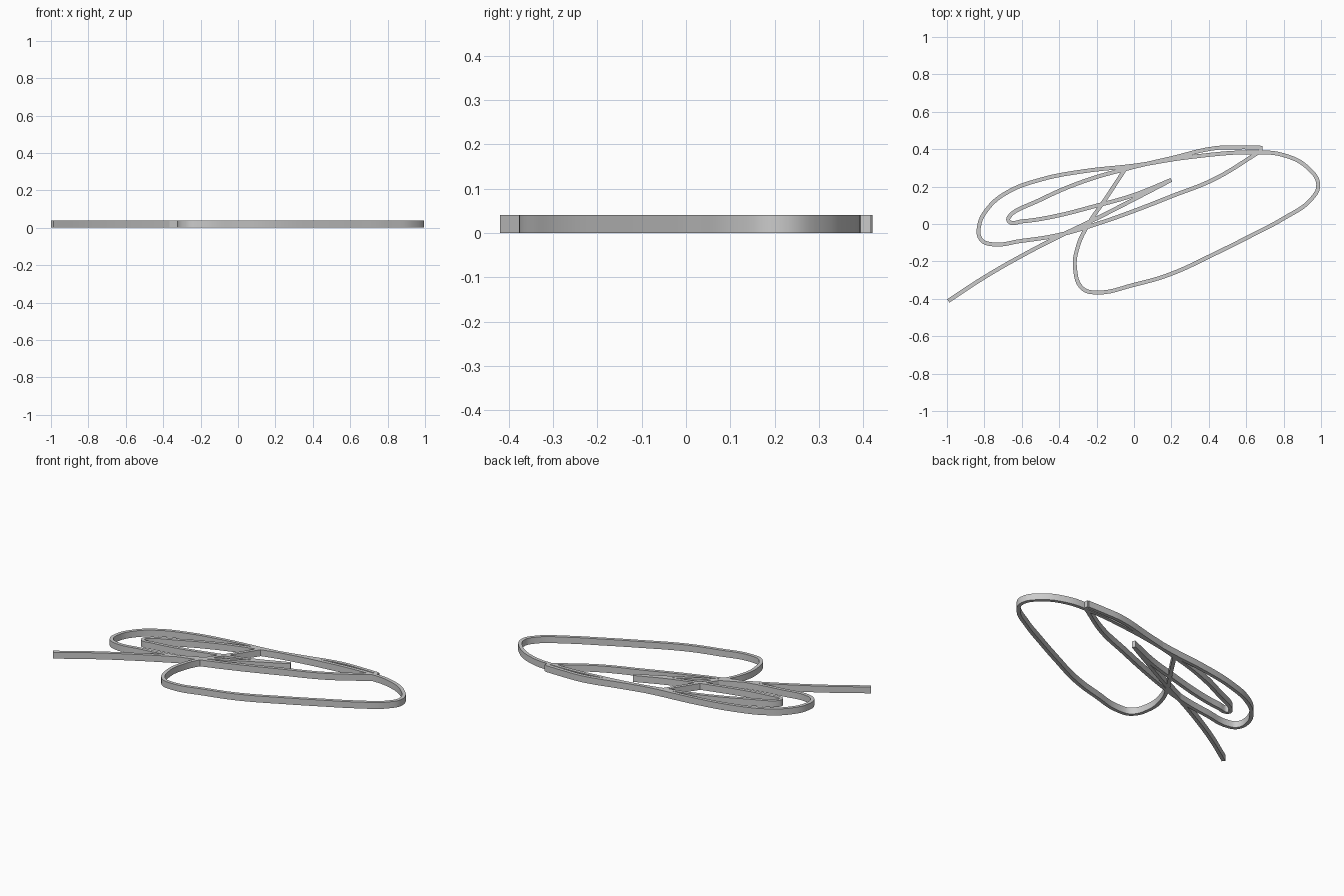
import bpy

WIDTH, HEIGHT = 0.021, 0.04

cube = bpy.data.objects.get("Cube")
if cube:
    bpy.data.objects.remove(cube)

grey = bpy.data.materials.new("plain grey")
grey.use_nodes = True
colour = (0.6, 0.6, 0.6, 1)
grey.diffuse_color = colour
grey.node_tree.nodes["Principled BSDF"].inputs["Base Color"].default_value = colour


def ribbon(name, points):
    """Upright flat band that follows a smooth path on the ground."""
    curve = bpy.data.curves.new(name, "CURVE")
    curve.dimensions = "2D"
    curve.fill_mode = "NONE"
    curve.extrude = HEIGHT / 2
    spline = curve.splines.new("BEZIER")
    spline.resolution_u = 6
    spline.bezier_points.add(len(points) - 1)
    for knot, (x, y) in zip(spline.bezier_points, points):
        knot.co = (x, y, 0)
        knot.handle_left_type = knot.handle_right_type = "AUTO"
    obj = bpy.data.objects.new(name, curve)
    bpy.context.collection.objects.link(obj)
    obj.location.z = HEIGHT / 2
    curve.materials.append(grey)
    # thicken the band, then turn it into a mesh
    solid = obj.modifiers.new("thickness", "SOLIDIFY")
    solid.thickness = WIDTH
    solid.offset = 0
    solid.use_even_offset = True
    bpy.ops.object.select_all(action="DESELECT")
    obj.select_set(True)
    bpy.context.view_layer.objects.active = obj
    bpy.ops.object.convert(target="MESH")
    bpy.ops.object.shade_smooth_by_angle(angle=0.5)


# long straight tail up to the pointed tip
ribbon("tail_stroke", [
    (-0.993, -0.411), (-0.8, -0.285), (-0.6, -0.17), (-0.4, -0.066),
    (-0.2, 0.03), (0, 0.132), (0.2, 0.236)])

# narrow inner loop, from the tip round to the right corner
ribbon("inner_loop", [
    (0.2, 0.236), (0, 0.155), (-0.2, 0.098), (-0.45, 0.036), (-0.6, 0.014),
    (-0.667, 0.012), (-0.67, 0.035), (-0.5, 0.13), (-0.27, 0.228),
    (-0.04, 0.295), (0.2, 0.352), (0.43, 0.405), (0.56, 0.41), (0.677, 0.409)])

# short end of the corner
ribbon("corner_stroke", [(0.677, 0.416), (0.677, 0.38)])

# diagonal from the corner, round the left loop, over to the right loop and back
ribbon("outer_loops", [
    (0.677, 0.39), (0.43, 0.24), (0.2, 0.148), (0, 0.07), (-0.2, 0),
    (-0.4, -0.058), (-0.6, -0.09), (-0.775, -0.106), (-0.82, -0.08),
    (-0.828, -0.01), (-0.78, 0.085), (-0.68, 0.168), (-0.5, 0.237),
    (-0.27, 0.282), (0, 0.312), (0.3, 0.358), (0.65, 0.383), (0.8, 0.368),
    (0.93, 0.3), (0.985, 0.21), (0.95, 0.135), (0.8, 0.03), (0.64, -0.055),
    (0.43, -0.16), (0.19, -0.27), (0, -0.325), (-0.2, -0.366),
    (-0.275, -0.345), (-0.315, -0.24), (-0.3, -0.12), (-0.24, 0.005),
    (-0.155, 0.13), (-0.04, 0.305)])
